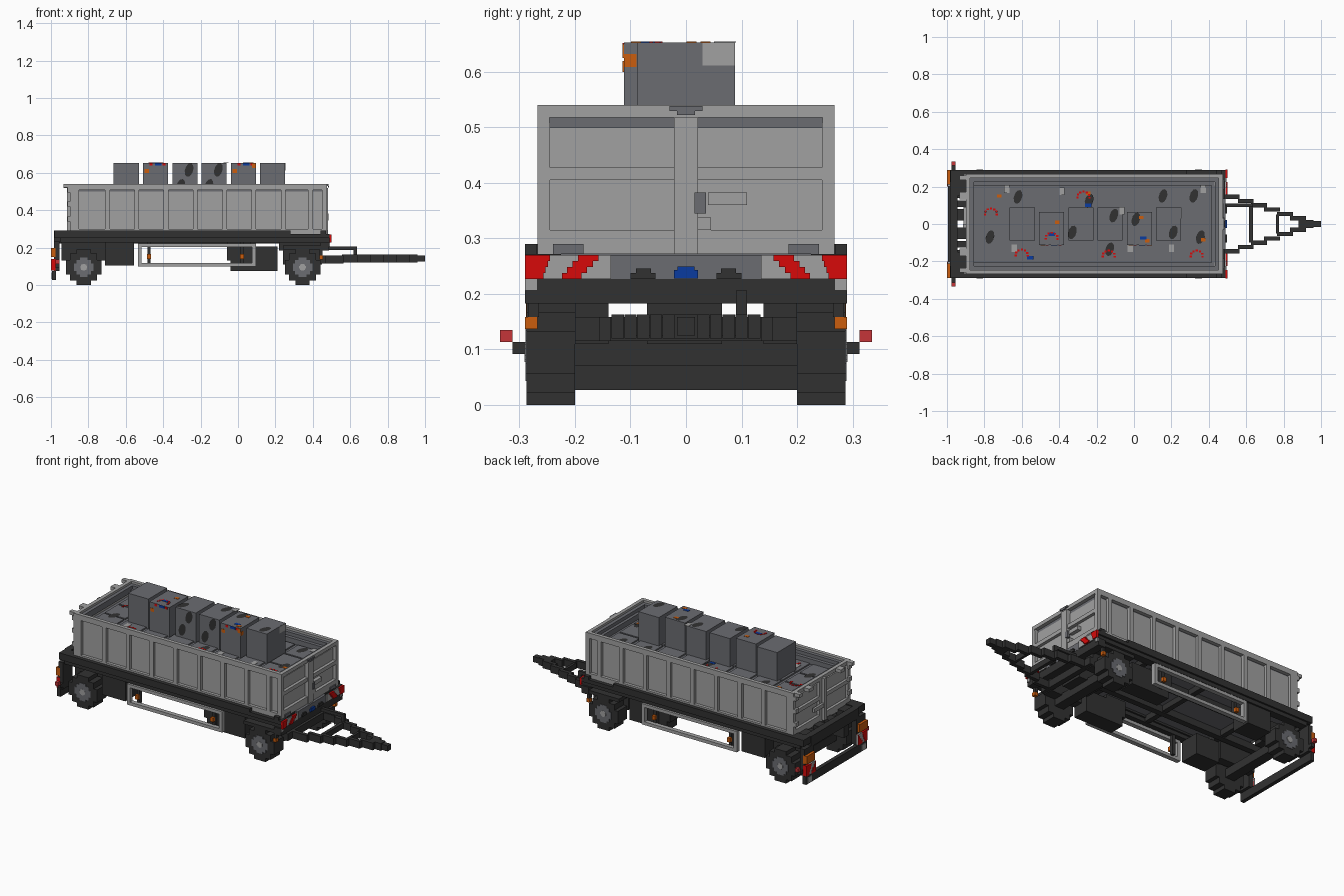
import bpy, bmesh, math
from mathutils import Matrix

old = bpy.data.objects.get("Cube")
if old:
    bpy.data.objects.remove(old, do_unlink=True)


def material(name, r, g, b):
    m = bpy.data.materials.new(name)
    m.diffuse_color = (r, g, b, 1)
    m.use_nodes = True
    m.node_tree.nodes["Principled BSDF"].inputs["Base Color"].default_value = (r, g, b, 1)
    return m


LIGHT = material("light grey", .355, .355, .355)
MID = material("slate grey", .145, .15, .166)
DARK = material("charcoal", .031, .031, .031)
RED = material("red", .68, .003, .003)
ORANGE = material("orange", .6, .11, .004)
BLUE = material("blue", .003, .043, .35)
LAMP = material("lamp red", .56, .035, .04)


def finish(name, mat, bm):
    me = bpy.data.meshes.new(name)
    bm.to_mesh(me)
    bm.free()
    me.materials.append(mat)
    bpy.context.collection.objects.link(bpy.data.objects.new(name, me))


def boxes(name, mat, items, mirror=False):
    """One object from boxes (x0, x1, y0, y1, z0, z1), optionally mirrored in y."""
    bm = bmesh.new()
    items = list(items)
    if mirror:
        items += [(a, b, -d, -c, e, f) for a, b, c, d, e, f in items]
    for a, b, c, d, e, f in items:
        mtx = Matrix.Translation(((a + b) / 2, (c + d) / 2, (e + f) / 2)) @ Matrix.Diagonal((b - a, d - c, f - e, 1))
        bmesh.ops.create_cube(bm, size=1, matrix=mtx)
    finish(name, mat, bm)


# Container shell: floor, recessed walls, frame and rim
R = -.898
boxes("container_floor", MID, [(-.87, .45, -.24, .24, .262, .30)])
boxes("container_side_walls", LIGHT, [(-.88, .455, .225, .25, .285, .50)], True)
boxes("container_end_walls", LIGHT, [(.43, .457, -.25, .25, .272, .50), (R + .016, -.86, -.25, .25, .272, .50)])
boxes("container_rim", LIGHT, [(R, .475, .246, .268, .508, .54)], True)
boxes("container_end_rims", LIGHT, [(.453, .475, -.246, .246, .518, .54), (R, R + .022, -.246, .246, .518, .54)])
boxes("container_sill", LIGHT, [(R, .475, .245, .268, .272, .30)], True)
boxes("inner_side_ledges", MID, [(R + .022, .453, .225, .246, .49, .527), (-.855, .43, .205, .225, .40, .507)], True)
boxes("inner_end_ledges", MID, [(.432, .453, -.225, .225, .49, .527), (R + .022, -.855, -.225, .225, .49, .527),
                                (.415, .432, -.205, .205, .40, .507)])

# Side ribs between the recessed panels
ribs = [(-.71 + .1565 * i, -.685 + .1565 * i, .245, .268, .30, .508) for i in range(7)]
ribs += [(R, -.85, .245, .268, .30, .508), (.375, .40, .245, .268, .30, .508),
         (.45, .475, .245, .268, .30, .508)]
boxes("side_ribs", LIGHT, ribs, True)

# Panel frames on both ends
for name, x0, x1 in (("front_end_frame", .45, .475), ("rear_door_frame", R, R + .022)):
    boxes(name, LIGHT, [(x0, x1, .248, .268, .272, .518), (x0, x1, 0, .022, .272, .518),
                        (x0, x1, .022, .248, .405, .428), (x0, x1, .022, .248, .272, .315)], True)
boxes("front_centre_post", LIGHT, [(.475, .482, -.022, .022, .272, .518)])
boxes("front_handle", LIGHT, [(.455, .479, .04, .11, .36, .383), (.455, .479, .022, .045, .315, .338)])
boxes("front_latches", MID, [(.476, .485, -.03, .03, .53, .539), (.482, .487, -.016, .016, .522, .53),
                             (.468, .485, .015, .036, .345, .383)])
boxes("floor_brackets", MID, [(.474, .481, .185, .24, .272, .29)], True)

# Rear door locking gear and hinges
boxes("door_lock_bars", LIGHT, [(-.915, R, -.022, 0, .28, .53), (-.912, R, 0, .09, .36, .383)])
boxes("door_hinges", LIGHT, [(-.912, R, .235, .266, z, z + .025) for z in (.34, .42, .495)], True)
boxes("rim_latches", LIGHT, [(-.933, R, .13, .17, .518, .538), (-.933, R, .235, .26, .52, .54)], True)

# Load: lower tiles with a row of taller crates in the middle
TOP = .483
cols = [-.835 + .1565 * i for i in range(8)]
boxes("load_bed", MID, [(-.86, .42, -.206, .206, .30, TOP - .008)])
boxes("load_tiles", MID, [(x, x + .135, y, y + .125, .45, TOP) for x in cols for y in (-.2, -.065, .07)])
crates = []
for i, x in enumerate(cols[1:7]):
    y = -.112 if i in (1, 4) else -.088
    crates.append((x + .014, x + .148, y, y + .176, .455, .653))
boxes("load_crates", MID, crates)


def top_at(x, y):
    for a, b, c, d, e, f in crates:
        if a < x < b and c < y < d:
            return f
    return TOP


# Painted patches on the load
def ovals(name, frames):
    bm = bmesh.new()
    for m in frames:
        bmesh.ops.create_circle(bm, cap_ends=True, segments=10, radius=1,
                                matrix=m @ Matrix.Rotation(-.3, 4, 'Z') @ Matrix.Diagonal((.022, .038, 1, 1)))
    finish(name, DARK, bm)


spots = [(-.77, -.07), (-.62, .145), (-.33, -.045), (-.24, .125), (-.13, -.135), (-.108, .045),
         (.01, .025), (.155, .15), (.21, -.045), (.32, .15), (.355, -.07)]
ovals("dark_top_spots", [Matrix.Translation((x, y, top_at(x, y) + .0015)) for x, y in spots])
ovals("dark_side_spots", [Matrix.Translation((c[0] + dx, c[2] - .0015, z)) @ Matrix.Rotation(math.pi / 2, 4, 'X')
                          for c, dx, z in ((crates[2], .09, .615), (crates[3], .09, .615),
                                           (crates[2], .045, .53), (crates[3], .04, .53))])


def patches(name, mat, pts, sx, sy):
    boxes(name, mat, [(x - sx, x + sx, y - sy, y + sy, top_at(x, y), top_at(x, y) + .002) for x, y in pts])


arcs = []
for cx, cy in ((-.765, .055), (-.60, -.165), (-.27, .145), (-.135, -.17), (.335, -.17), (-.44, -.075)):
    for k in range(7):
        t = math.radians(-10 + 33 * k)
        arcs.append((cx + .032 * math.cos(t), cy + .028 * math.sin(t)))
patches("red_marks", RED, arcs, .006, .005)
patches("blue_marks", BLUE, [(-.555, -.18), (-.44, -.055), (-.245, .10), (.05, -.075)], .017, .009)
patches("orange_marks", ORANGE, [(-.72, .15), (-.41, .01), (-.245, .165), (.04, .035), (.07, -.09), (.37, -.085)], .012, .009)
patches("pale_marks", LIGHT, [(-.68, .185), (-.64, -.13), (-.385, .175), (-.064, .07), (-.02, -.13), (.20, -.13), (.37, .185)], .014, .02)
c2, c5, c6 = crates[1], crates[4], crates[5]
boxes("crate_orange_labels", ORANGE, [(c[0] + .008, c[0] + .032, c[2] - .002, c[2], .6, .62) for c in (c2, c5)]
      + [(c5[1], c5[1] + .002, c5[2], c5[2] + .023, .609, .632), (c5[1] - .02, c5[1], c5[2] - .002, c5[2], .625, .65)])
boxes("crate_blue_labels", BLUE, [(c[0] + .065, c[0] + .10, c[2] - .002, c[2], .638, .652) for c in (c2, c5)])
boxes("crate_red_labels", RED, [(c[0] + dx, c[0] + dx + .016, c[2] - .002, c[2], .638, .652)
                                for c in (c2, c5) for dx in (.035, .104)])
boxes("crate_pale_label", LIGHT, [(c6[1], c6[1] + .002, .03, .088, .612, .652)])

# Chassis beams
boxes("side_beams", DARK, [(-.98, .28, .225, .29, .25, .29), (.28, .488, .225, .29, .25, .272),
                           (-.95, .488, .235, .28, .227, .25), (.44, .47, .2685, .29, .272, .29)], True)
boxes("inner_beams", DARK, [(-.97, .47, .09, .125, .222, .262)], True)
boxes("cross_beams", DARK, [(x, x + .03, -.23, .23, .228, .262) for x in (-.70, -.3, .1)]
      + [(-.985, -.945, -.225, .225, .228, .29), (.44, .487, -.29, .29, .183, .227), (.44, .47, -.225, .225, .227, .262)])
boxes("rear_deck", DARK, [(-.945, R + .01, .15, .225, .25, .285), (-.945, R, .02, .08, .25, .28)], True)

# Front warning board
boxes("front_plate", MID, [(.47, .488, -.135, .135, .227, .27)])
boxes("front_board", LIGHT, [(.488, .494, .135, .29, .227, .27), (.487, .492, .268, .29, .206, .227)], True)
stripes = []
for k in range(4):
    z, s = .227 + .0108 * k, 3 - k
    stripes += [(.488, .4995, .245 + .004 * s, .2905, z, z + .0108),
                (.488, .4995, .158 + .01 * s, .195 + .0095 * s, z, z + .0108)]
boxes("front_stripes", RED, stripes, True)
boxes("blue_coupling", BLUE, [(.488, .498, -.022, .022, .228, .243), (.488, .498, -.015, .015, .243, .249)])
boxes("hose_couplings", DARK, [(.488, .496, .055, .10, .227, .238), (.488, .496, .063, .09, .238, .246)], True)


# Stepped wheels
def steps(cx, cz, r, y0, y1):
    return [(cx - r * a, cx + r * a, y0, y1, cz - r * b, cz + r * b) for a, b in ((1, .4), (.76, .76), (.4, 1))]


tyres, rims, hubs = [], [], []
for cx in (-.825, .345):
    tyres += steps(cx, .095, .095, .20, .287)
    rims += steps(cx, .095, .052, .285, .2895)
    hubs += steps(cx, .095, .018, .289, .291)
boxes("tyres", DARK, tyres, True)
boxes("wheel_rims", MID, rims, True)
boxes("wheel_hubs", LIGHT, hubs, True)
boxes("axles", DARK, [(x - .03, x + .03, -.2, .2, .07, .12) for x in (-.825, .345)])
boxes("axle_springs", DARK, [(-.945, -.71, .14, .19, .13, .235), (.24, .45, .14, .20, .11, .205),
                             (.24, .45, .20, .289, .19, .21)], True)
boxes("turntable", DARK, [(.22, .47, -.2, .2, .183, .226), (.26, .43, -.07, .065, .11, .183)])

# Side boxes under the chassis
boxes("rear_side_boxes", DARK, [(-.71, -.555, .15, .27, .105, .228)], True)
boxes("tool_boxes", DARK, [(-.04, .21, .14, .235, .075, .205), (-.06, .07, .14, .235, .13, .228)], True)

# Side guards
boxes("side_guards", LIGHT, [(-.535, .095, .258, .285, .203, .222), (-.535, .095, .258, .285, .098, .117),
                             (-.535, -.515, .258, .285, .117, .203), (.075, .095, .258, .285, .117, .203)], True)
boxes("guard_brackets", DARK, [(x, x + .018, .24, .262, .11, .235) for x in (-.485, .012)], True)
boxes("guard_reflectors", ORANGE, [(x, x + .02, .262, .278, .14, .165) for x in (-.486, .011)], True)
boxes("front_side_reflectors", ORANGE, [(.435, .455, .268, .29, .137, .158)], True)
boxes("reflector_stalks", DARK, [(.437, .453, .265, .285, .158, .206)], True)

# Rear bumper, striped boards and lamps
boxes("rear_bumper", DARK, [(-.995, -.972, -.287, .287, .027, .076)])
boxes("bumper_posts", DARK, [(-.985, -.955, .20, .287, .076, .235)], True)
boxes("bumper_plates", LIGHT, [(-.998, -.995, .235, .275, .032, .066)], True)
boxes("tail_boards", LIGHT, [(-.996, -.985, .20, .286, .078, .14)], True)
tail = []
for k in range(4):
    z = .078 + .0155 * k
    tail += [(-.999, -.975, .262 - .007 * k, .288, z, z + .0155), (-.999, -.985, .20, .24 - .012 * k, z, z + .0155)]
boxes("tail_stripes", RED, tail, True)
boxes("turn_lamps", ORANGE, [(-1, -.975, .21, .288, .15, .198)], True)
boxes("marker_stalks", DARK, [(-.975, -.955, .285, .313, .092, .113)], True)
boxes("marker_lamps", LAMP, [(-.975, -.955, .313, .335, .113, .135)], True)

# Drawbar: stepped arms meeting at the towing eye
arms = [(.44, .565, .135, .157, .115, .158)]
arms += [(.555 + .07 * i, .64 + .07 * i, .112 - .023 * i, .134 - .023 * i, .12, .163) for i in range(5)]
boxes("drawbar_arms", DARK, arms, True)
boxes("towing_eye", DARK, [(.88, .96, -.022, .022, .12, .163), (.95, 1, -.016, .016, .125, .158)])
boxes("drawbar_cross", DARK, [(.615, .635, -.1, .1, .125, .158), (.76, .775, -.05, .05, .125, .158),
                              (.44, .47, -.2, .2, .115, .158)])
boxes("hose_support", DARK, [(.465, .636, .09, .11, .187, .206), (.618, .636, .09, .11, .158, .187)])
